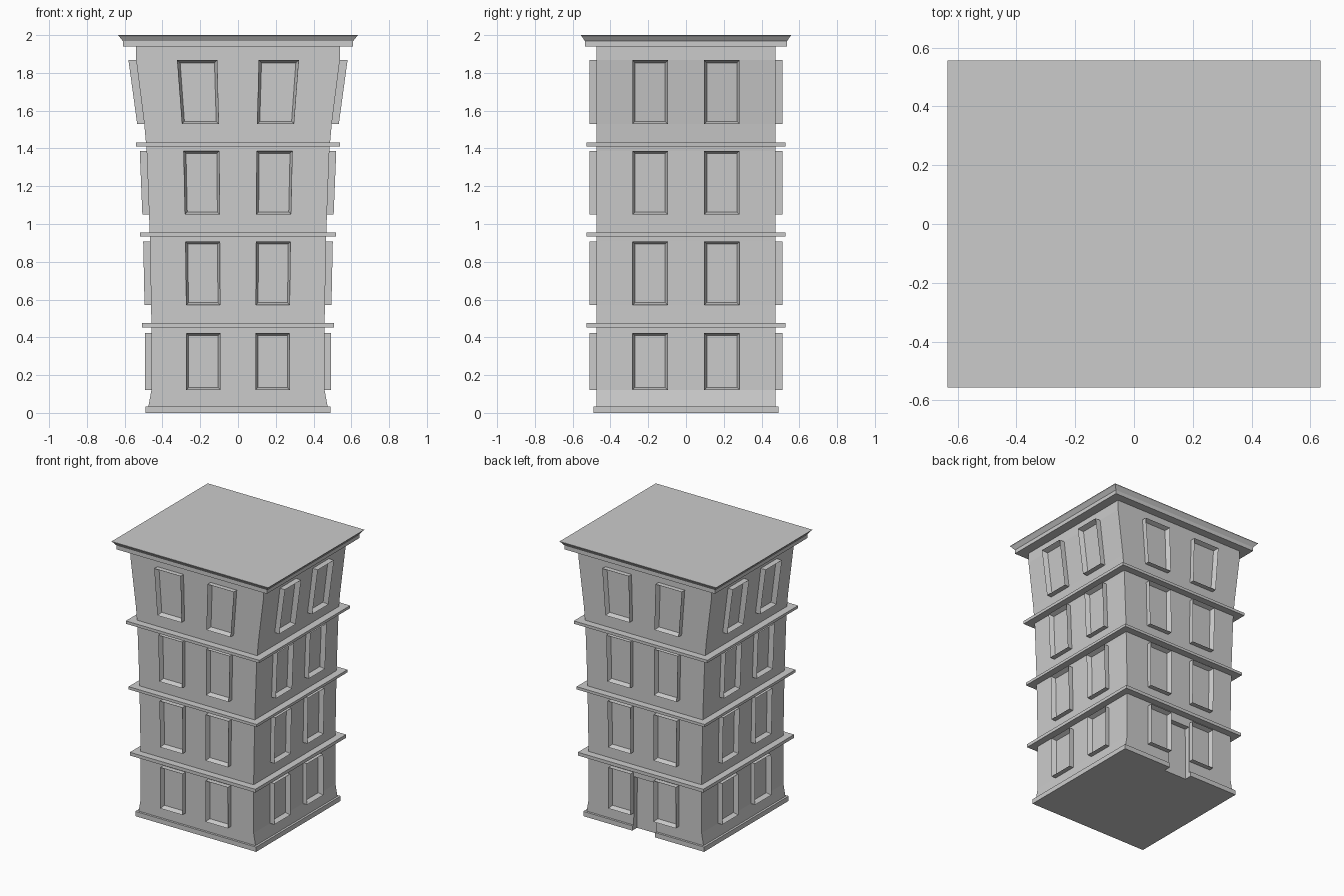
import bpy, bmesh
from math import pi
from mathutils import Matrix

if "Cube" in bpy.data.objects:
    bpy.data.objects.remove(bpy.data.objects["Cube"])

HALF = 0.474                      # half width of the untapered walls
ROWS = [(0.122, 0.422), (0.57, 0.907), (1.05, 1.387), (1.53, 1.867)]
# side-to-side flare of the building by height
FLARE = [(0, 1.0), (0.035, 1.0), (0.122, 0.967), (0.465, 0.966), (0.907, 0.984),
         (1.05, 0.993), (1.387, 1.02), (1.53, 1.047), (1.867, 1.137), (2.0, 1.14)]


def flare(z):
    for (a, s), (b, t) in zip(FLARE, FLARE[1:]):
        if z <= b:
            return s + (t - s) * (z - a) / (b - a)
    return FLARE[-1][1]


def finish(name, bm):
    for v in bm.verts:
        v.co.x *= flare(v.co.z)
    bmesh.ops.recalc_face_normals(bm, faces=bm.faces)
    me = bpy.data.meshes.new(name)
    bm.to_mesh(me)
    bm.free()
    ob = bpy.data.objects.new(name, me)
    bpy.context.collection.objects.link(ob)
    return ob


def square_loft(name, profile):
    """Closed square tower through (half width, z) points."""
    bm = bmesh.new()
    rings = [[bm.verts.new((sx * h, sy * h, z))
              for sx, sy in ((-1, -1), (1, -1), (1, 1), (-1, 1))] for h, z in profile]
    for lo, hi in zip(rings, rings[1:]):
        for i in range(4):
            j = (i + 1) % 4
            bm.faces.new((lo[i], lo[j], hi[j], hi[i]))
    bm.faces.new(rings[0][::-1])
    bm.faces.new(rings[-1])
    return finish(name, bm)


def box(bm, x0, x1, y0, y1, z0, z1):
    m = Matrix.Translation(((x0 + x1) / 2, (y0 + y1) / 2, (z0 + z1) / 2)) @ \
        Matrix.Diagonal((x1 - x0, y1 - y0, z1 - z0, 1))
    return bmesh.ops.create_cube(bm, size=1, matrix=m)["verts"]


# walls, with a ring at each change of flare
levels = [0.0, 0.035] + [z for row in ROWS for z in row] + [1.95]
walls = square_loft("walls", [(HALF, z) for z in levels])

# plinth and floor bands
plinth = square_loft("plinth", [(0.49, 0), (0.49, 0.035)])
for n, (z0, z1) in enumerate([(0.453, 0.477), (0.935, 0.955), (1.41, 1.431)]):
    square_loft(f"floor_band_{n + 1}", [(0.526, z0), (0.526, z1)])

# roof cornice with a coved edge
square_loft("roof_cornice", [(0.535, 1.94), (0.535, 1.968), (0.539, 1.974),
                             (0.545, 1.983), (0.551, 1.992), (0.557, 1.998), (0.557, 2.0)])

# windows: raised frames with a sunken pane, two per floor on each side
for side, label in enumerate(("front", "right", "back", "left")):
    bm = bmesh.new()
    for z0, z1 in ROWS:
        for c in (-0.19, 0.19):
            verts = box(bm, c - 0.0935, c + 0.0935, -0.51, -HALF + 0.01, z0, z1)
            face = next(f for f in {f for v in verts for f in v.link_faces}
                        if all(v.co.y < -0.5 for v in f.verts))
            bmesh.ops.inset_region(bm, faces=[face], thickness=0.019)
            for v in face.verts:
                v.co.y = -HALF - 0.003
    bmesh.ops.rotate(bm, verts=bm.verts, matrix=Matrix.Rotation(side * pi / 2, 3, 'Z'))
    finish(f"{label}_windows", bm)

# recessed back doorway cut through walls and plinth
bm = bmesh.new()
box(bm, -0.093, 0.093, 0.435, 0.6, -0.1, 0.39)
cutter = finish("doorway_cutter", bm)
cutter.hide_render = True
cutter.display_type = 'WIRE'
for ob in (walls, plinth):
    mod = ob.modifiers.new("doorway", 'BOOLEAN')
    mod.operation = 'DIFFERENCE'
    mod.solver = 'EXACT'
    mod.object = cutter
